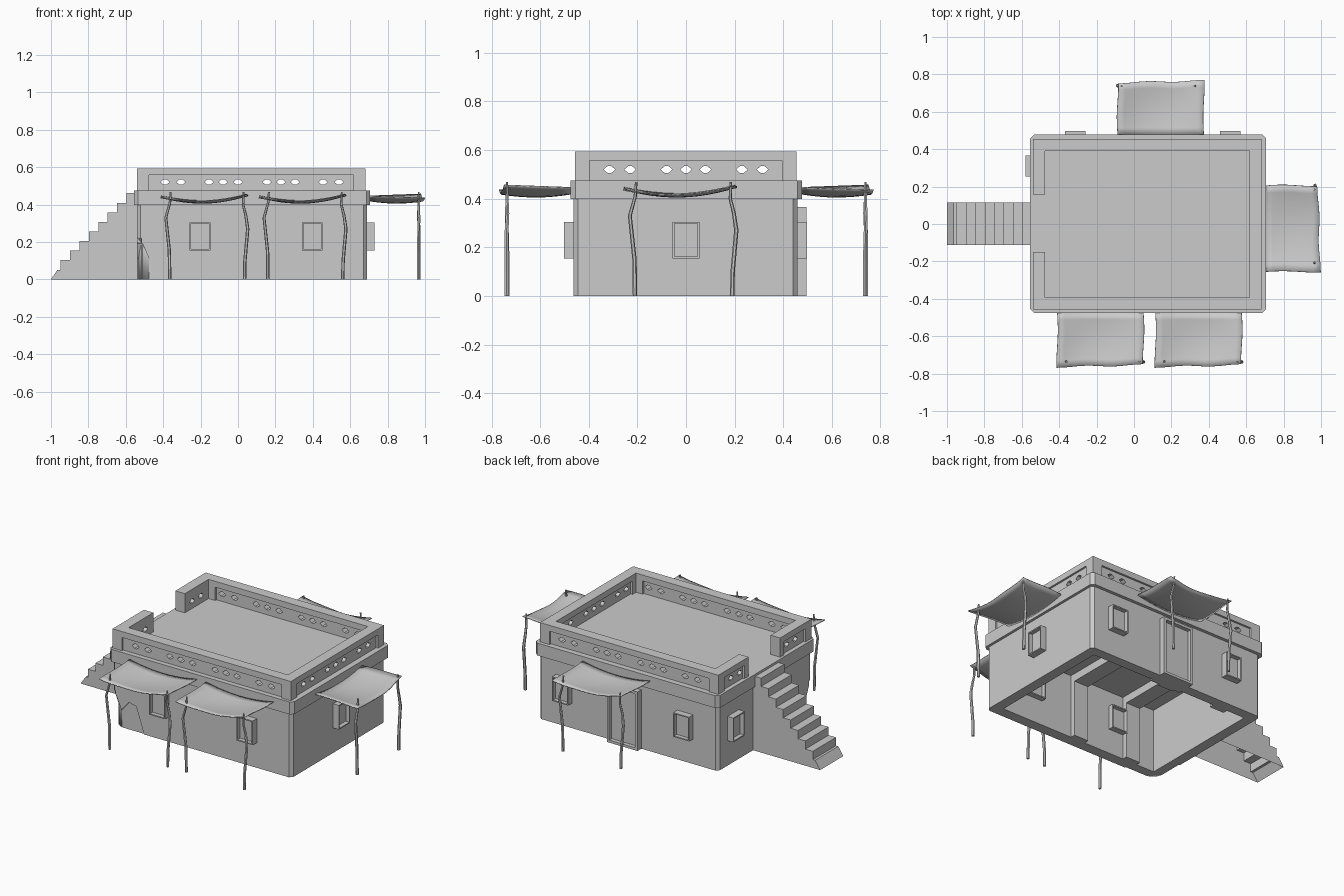
import bpy, bmesh, math
from mathutils import Matrix, Vector

if "Cube" in bpy.data.objects:
    bpy.data.objects.remove(bpy.data.objects["Cube"])


def make(name, bm):
    bmesh.ops.recalc_face_normals(bm, faces=bm.faces)
    me = bpy.data.meshes.new(name)
    bm.to_mesh(me)
    bm.free()
    ob = bpy.data.objects.new(name, me)
    bpy.context.collection.objects.link(ob)
    return ob


def add_box(bm, lo, hi):
    c = [(a + b) / 2 for a, b in zip(lo, hi)]
    s = [b - a for a, b in zip(lo, hi)]
    m = Matrix.Translation(c) @ Matrix.Diagonal((*s, 1))
    return bmesh.ops.create_cube(bm, size=1, matrix=m)['verts']


def box(name, lo, hi, bevel=0):
    # box, optionally with chamfered vertical edges
    bm = bmesh.new()
    add_box(bm, lo, hi)
    if bevel:
        es = [e for e in bm.edges if abs(e.verts[0].co.z - e.verts[1].co.z) > 1e-5]
        bmesh.ops.bevel(bm, geom=es, offset=bevel, segments=1, affect='EDGES')
    return make(name, bm)


def add_prism(bm, pts, vec):
    f = bm.faces.new([bm.verts.new(p) for p in pts])
    r = bmesh.ops.extrude_face_region(bm, geom=[f])
    bmesh.ops.translate(bm, vec=vec, verts=[v for v in r['geom'] if isinstance(v, bmesh.types.BMVert)])


def cut(ob, cutter):
    # subtract the cutter, bake the result and remove the cutter
    m = ob.modifiers.new("cut", 'BOOLEAN')
    m.operation, m.solver, m.object, m.use_self = 'DIFFERENCE', 'EXACT', cutter, True
    dg = bpy.context.evaluated_depsgraph_get()
    me = bpy.data.meshes.new_from_object(ob.evaluated_get(dg))
    ob.modifiers.clear()
    ob.data = me
    bpy.data.objects.remove(cutter)


# house walls, open underneath
walls = box("walls", (-.54, -.462, 0), (.69, .458, .42), .018)
cut(walls, box("room_cutter", (-.475, -.395, -.1), (.625, .395, .6)))

# broken plaster on the front left corner
jag = [(-.05, -.05), (-.05, .23), (.005, .22), (.03, .19), (.065, .11),
       (.115, .17), (.165, .16), (.2, .06), (.235, -.05)]
bm = bmesh.new()
add_prism(bm, [(-.54 + a, -.52, z) for a, z in jag], (0, .085, 0))
cut(walls, make("front_break_cutter", bm))
bm = bmesh.new()
add_prism(bm, [(-.6, -.462 + a, z) for a, z in jag], (.085, 0, 0))
cut(walls, make("side_break_cutter", bm))
bm = bmesh.new()
r, cx, cy = .07, -.463, -.385
path = [(-.28, cy - r)] + [(cx - r * math.sin(t), cy - r * math.cos(t))
        for t in [i * math.pi / 16 for i in range(9)]] + [(cx - r, -.2)]
low = [bm.verts.new((x, y, 0)) for x, y in path]
top = [bm.verts.new((x, y, .26)) for x, y in path]
for i in range(len(path) - 1):
    bm.faces.new((low[i], top[i], top[i + 1], low[i + 1]))
core = make("corner_core", bm)
sol = core.modifiers.new("thick", 'SOLIDIFY')
sol.thickness, sol.offset = .05, -1
if core.data.polygons[0].normal.y > 0:
    sol.offset = 1
for p in core.data.polygons:
    p.use_smooth = 2 <= p.index <= 7

# roof slab with overhanging band
box("roof_band", (-.555, -.475, .398), (.706, .478, .475), .02)

# inner piers and ceiling beams
for x in (.08, -.3):
    box("ceiling_beam", (x - .05, -.395, .35), (x + .05, .395, .4))
    for y in (-.395, .365):
        box("pier", (x - .05, y, 0), (x + .05, y + .03, .36))

# parapet with entrance gap, recessed panels and pierced holes
Z0, Z1 = .47, .594
X0, X1, Y0, Y1 = -.54, .682, -.457, .455
T = .065
parapet = box("parapet", (X0, Y0, Z0), (X1, Y1, Z1))
cut(parapet, box("court_cutter", (X0 + T, Y0 + T, .4), (X1 - T, Y1 - T, .7)))
cut(parapet, box("gap_cutter", (-.7, -.15, .4), (-.4, .158, .7)))
bm = bmesh.new()
pz0, pz1, d = .475, .557, .012
for a, b in ((Y0 - .1, Y0 + d), (Y1 - d, Y1 + .1)):
    add_box(bm, (X0 + .065, a, pz0), (X1 - .065, b, pz1))
for a in (Y0 + T - d, Y1 - T - .02):
    add_box(bm, (X0 + .11, a, pz0), (X1 - .11, a + d + .02, pz1))
add_box(bm, (X1 - d, Y0 + .06, pz0), (X1 + .1, Y1 - .06, pz1))
add_box(bm, (X1 - T - .02, Y0 + .1, pz0), (X1 - T + d, Y1 - .1, pz1))
for a, b in ((Y0 + .06, -.19), (.2, Y1 - .06)):
    add_box(bm, (X0 - .1, a, pz0), (X0 + d, b, pz1))
cut(parapet, make("panel_cutter", bm))
hexa = [(-.024, 0), (-.008, -.014), (.008, -.014), (.024, 0), (.008, .014), (-.008, .014)]
bm = bmesh.new()
for x in (-.39, -.305, -.155, -.08, 0, .155, .23, .305, .455, .54):
    for y in (Y0, Y1):
        add_prism(bm, [(x + a, y - .1, .52 + b) for a, b in hexa], (0, .2, 0))
for y in (-.315, -.23, -.08, 0, .08, .23, .315):
    for x in (X0, X1):
        add_prism(bm, [(x - .1, y + a, .52 + b) for a, b in hexa], (.2, 0, 0))
cut(parapet, make("hole_cutter", bm))


def side(x, y, deg):
    # local frame: x along the wall, -y outwards
    return Matrix.Translation((x, y, 0)) @ Matrix.Rotation(math.radians(deg), 4, 'Z')


# windows and door: framed boxes with a sunken panel on both faces
def opening(name, m, w, z0, z1, out, inn, rim):
    bm = bmesh.new()
    add_box(bm, (-w / 2, -out, z0), (w / 2, inn, z1))
    for s in (-1, 1):
        f = [f for f in bm.faces if f.normal.y * s > .9 and f.calc_area() > .5 * w * (z1 - z0)]
        bmesh.ops.inset_region(bm, faces=f, thickness=rim)
        r = bmesh.ops.extrude_face_region(bm, geom=f)
        bmesh.ops.delete(bm, geom=f, context='FACES_ONLY')
        vs = [v for v in r['geom'] if isinstance(v, bmesh.types.BMVert)]
        bmesh.ops.translate(bm, vec=(0, -s * .025, 0), verts=vs)
    bm.transform(m)
    return make(name, bm)


for x, y, a in ((-.203, -.462, 0), (.397, -.462, 0), (.69, 0, 90),
                (.515, .458, 180), (-.315, .458, 180), (-.54, .31, 270)):
    opening("window", side(x, y, a), .11, .155, .305, .04, .1, .01)
opening("door", side(.09, .458, 180), .21, 0, .365, .038, .08, .022)


def post(m, pts):
    # crooked pole made of hexagonal rings
    bm = bmesh.new()
    rings = []
    for u, v, z, r in pts:
        rings.append([bm.verts.new((u + r * math.cos(k * math.pi / 3), -v + r * math.sin(k * math.pi / 3), z))
                      for k in range(6)])
    for a, b in zip(rings, rings[1:]):
        for k in range(6):
            bm.faces.new((a[k], a[k - 1], b[k - 1], b[k]))
    bm.faces.new(rings[0])
    bm.faces.new(rings[-1])
    bm.transform(m)
    make("awning_post", bm)


def awning(m):
    # sagging cloth
    bm = bmesh.new()
    nu, nv = 12, 8
    g = []
    for j in range(nv + 1):
        t = j / nv
        row = []
        for i in range(nu + 1):
            s = i / nu * 2 - 1
            u = s * .23 + .004 * math.sin(t * 5)
            v = t * (.283 - .006 * s + .004 * math.sin(s * 5))
            z = .448 + .010 * s * t - (1 - s * s) * (.016 + .022 * math.sin(math.pi * (.15 + .7 * t)))
            row.append(bm.verts.new((u, -v, z)))
        g.append(row)
    for j in range(nv):
        for i in range(nu):
            bm.faces.new((g[j][i], g[j][i + 1], g[j + 1][i + 1], g[j + 1][i]))
    bm.transform(m)
    ob = make("awning_cloth", bm)
    for p in ob.data.polygons:
        p.use_smooth = True
    ob.modifiers.new("thick", 'SOLIDIFY').thickness = .005
    post(m, [(-.185, .258, 0, .009), (-.187, .258, .15, .009), (-.206, .262, .33, .008),
             (-.184, .260, .41, .007), (-.18, .26, .468, .005)])
    post(m, [(.215, .262, 0, .009), (.217, .262, .1, .009), (.232, .262, .27, .009),
             (.222, .258, .34, .008), (.207, .26, .40, .007), (.21, .26, .468, .005)])


for x, y, a in ((-.18, -.476, 0), (.345, -.476, 0), (.706, -.025, 90), (.143, .478, 180)):
    awning(side(x, y, a))

# outside stair, open underneath
N, run, rise = 9, .0506, .0512
pts = [(-1, 0)]
for i in range(N):
    x = -1 + i * run
    pts += [(x, (i + 1) * rise), (x + run, (i + 1) * rise)]
pts.append((-1 + N * run + .01, N * rise))
pts.append((-1 + N * run + .01, 0))
pts[1] = (-.965, rise)
bm = bmesh.new()
add_prism(bm, [(x, -.112, z) for x, z in pts], (0, .227, 0))
bmesh.ops.recalc_face_normals(bm, faces=bm.faces)
bmesh.ops.delete(bm, geom=[f for f in bm.faces if f.normal.z < -.9], context='FACES_ONLY')
make("stairs", bm)
